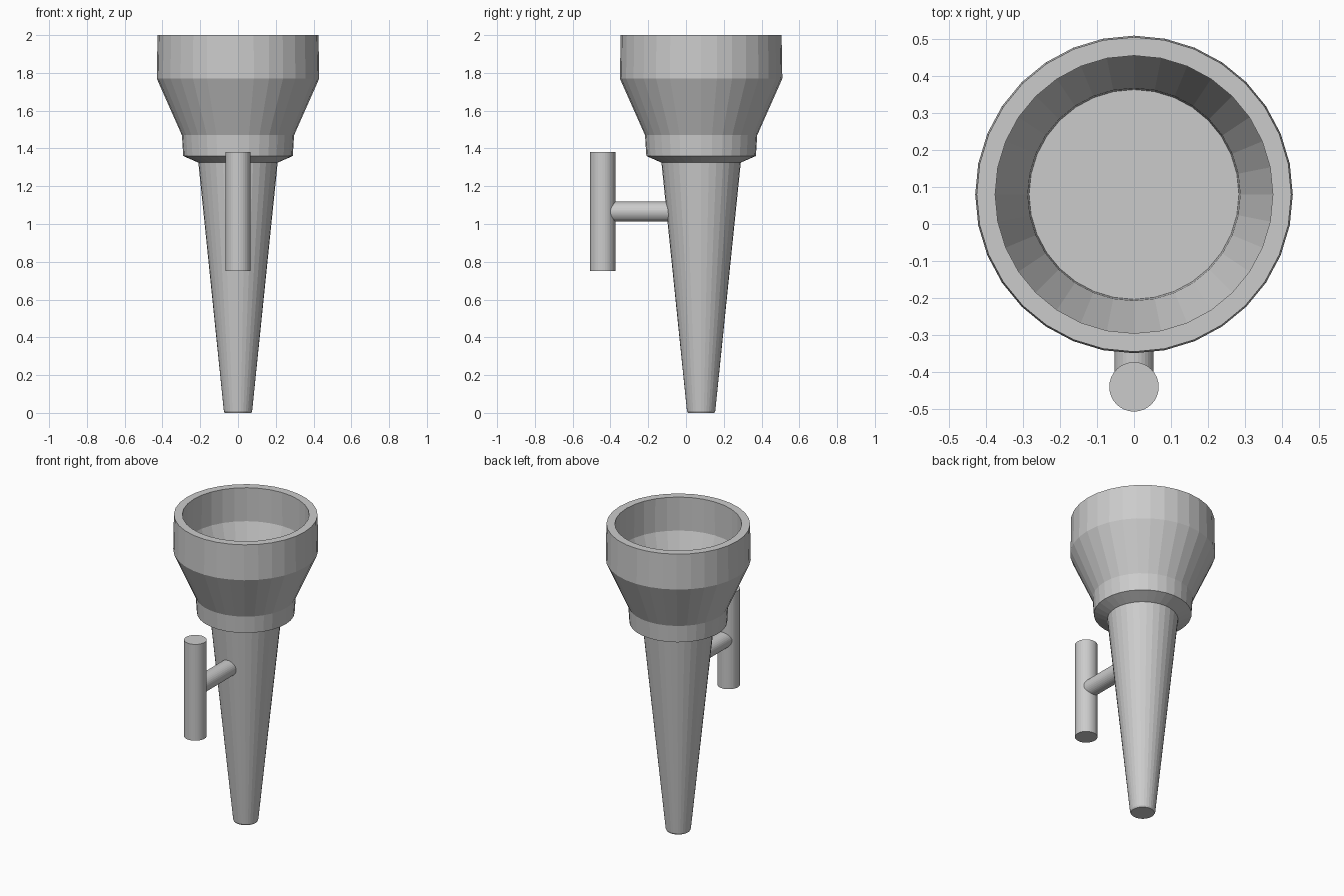
import bpy, bmesh, math
from mathutils import Matrix, Vector

if "Cube" in bpy.data.objects:
    bpy.data.objects.remove(bpy.data.objects["Cube"])

CENTRE_Y = 0.08
SIDES = 32

def make_object(name, bm):
    bmesh.ops.recalc_face_normals(bm, faces=bm.faces)
    mesh = bpy.data.meshes.new(name)
    bm.to_mesh(mesh)
    bm.free()
    obj = bpy.data.objects.new(name, mesh)
    bpy.context.collection.objects.link(obj)
    return obj

def lathe(name, profile, y):
    """Revolve (radius, z) points about a vertical axis and cap both ends."""
    bm = bmesh.new()
    rings = [[bm.verts.new((r * math.cos(a), y + r * math.sin(a), z))
              for a in (2 * math.pi * i / SIDES for i in range(SIDES))]
             for r, z in profile]
    for low, high in zip(rings, rings[1:]):
        for i in range(SIDES):
            j = (i + 1) % SIDES
            bm.faces.new((low[i], low[j], high[j], high[i]))
    bm.faces.new(rings[0])
    bm.faces.new(rings[-1])
    return make_object(name, bm)

def rod(name, start, end, radius):
    """Capped cylinder between two points."""
    start, end = Vector(start), Vector(end)
    axis = end - start
    turn = axis.to_track_quat('Z', 'Y').to_matrix().to_4x4()
    bm = bmesh.new()
    bmesh.ops.create_cone(bm, cap_ends=True, segments=SIDES, radius1=radius,
                          radius2=radius, depth=axis.length,
                          matrix=Matrix.Translation((start + end) / 2) @ turn)
    return make_object(name, bm)

# Tapered shaft, collar and hollow cup in one turned body
lathe("torch_body", [
    (0.07, 0.0), (0.075, 0.01), (0.21, 1.325),      # shaft
    (0.29, 1.36), (0.297, 1.47),                    # collar
    (0.43, 1.77), (0.426, 2.0),                     # outer cup
    (0.376, 2.0), (0.378, 1.78),                    # rim and inner wall
    (0.288, 1.53), (0.284, 1.47)], CENTRE_Y)        # inner slope and floor

# Wall bracket: upright bar and connecting arm
rod("mount_bar", (0, -0.441, 0.75), (0, -0.441, 1.38), 0.067)
rod("mount_arm", (0, -0.44, 1.065), (0, CENTRE_Y, 1.065), 0.053)
